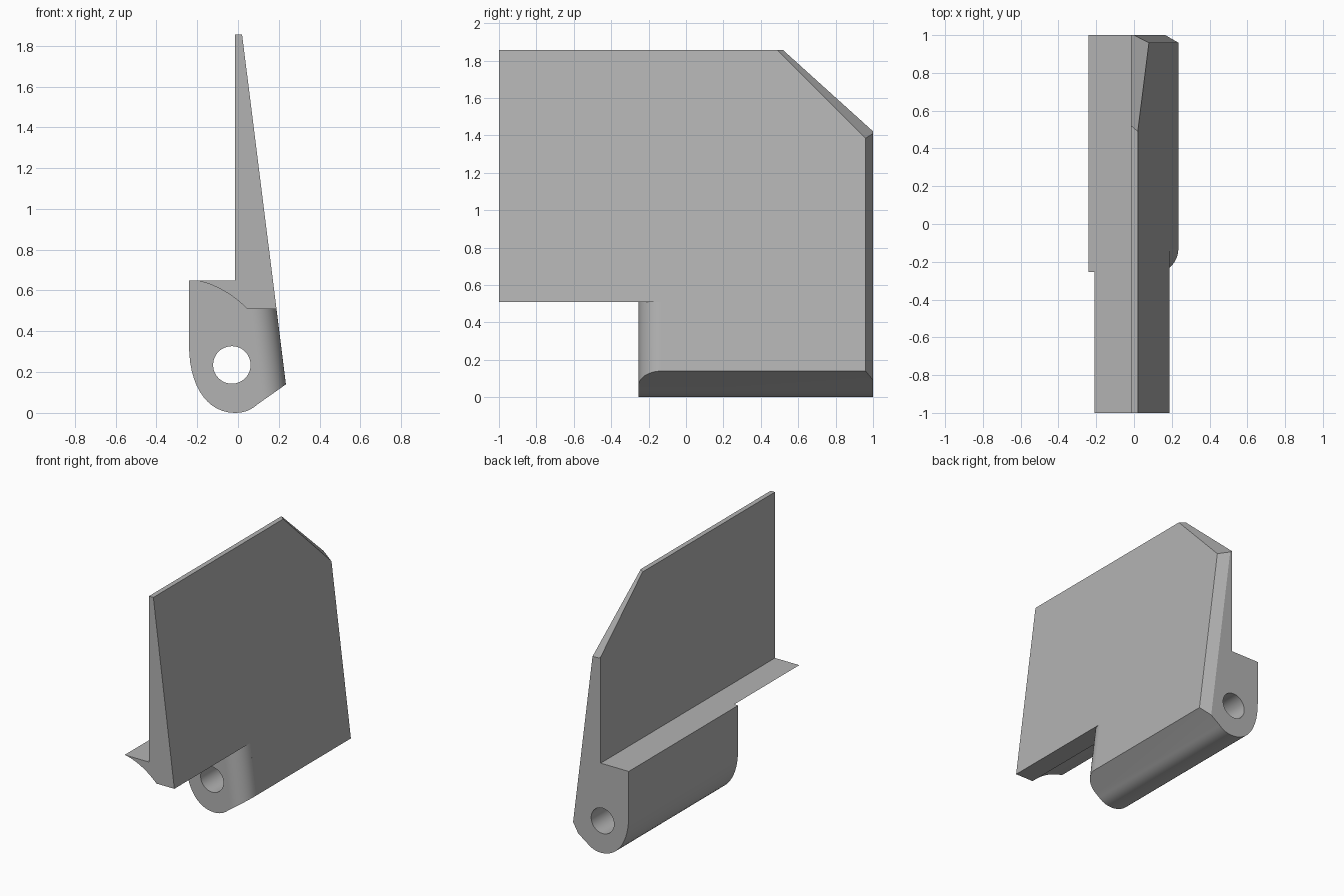
import bpy
import bmesh
import math
from mathutils import Vector
from mathutils.geometry import interpolate_bezier

if "Cube" in bpy.data.objects:
    bpy.data.objects.remove(bpy.data.objects["Cube"])

grey = bpy.data.materials.new("plain grey")
grey.use_nodes = True
colour = (0.45, 0.45, 0.45, 1)
grey.diffuse_color = colour
grey.node_tree.nodes["Principled BSDF"].inputs["Base Color"].default_value = colour

FRONT = -0.255     # front end of the barrel
LEDGE = 0.51       # underside of the overhanging blade
SLOPE = -0.1254    # lean of the blade's outer face
FOOT = 0.2525      # x of that face at ground level


def bezier(a, b, c, d, n=14):
    return [p[:] for p in interpolate_bezier(*[Vector(p) for p in (a, b, c, d)], n)]


def prism(name, lower, upper):
    """Solid between two matching outlines."""
    bm = bmesh.new()
    a = [bm.verts.new(p) for p in lower]
    b = [bm.verts.new(p) for p in upper]
    bm.faces.new(a)
    bm.faces.new(b[::-1])
    for i in range(len(a)):
        j = (i + 1) % len(a)
        bm.faces.new((a[j], a[i], b[i], b[j]))
    bmesh.ops.recalc_face_normals(bm, faces=bm.faces)
    mesh = bpy.data.meshes.new(name)
    bm.to_mesh(mesh)
    bm.free()
    obj = bpy.data.objects.new(name, mesh)
    bpy.context.collection.objects.link(obj)
    mesh.materials.append(grey)
    return obj


def along_y(name, outline, y0, y1):
    return prism(name, [(x, y0, z) for x, z in outline], [(x, y1, z) for x, z in outline])


def slice_off(obj, point, normal):
    """Cut away everything beyond a plane and close the cut."""
    bm = bmesh.new()
    bm.from_mesh(obj.data)
    bmesh.ops.bisect_plane(bm, geom=bm.verts[:] + bm.edges[:] + bm.faces[:],
                           plane_co=point, plane_no=normal, clear_outer=True)
    bmesh.ops.holes_fill(bm, edges=[e for e in bm.edges if e.is_boundary], sides=0)
    bmesh.ops.recalc_face_normals(bm, faces=bm.faces)
    bm.to_mesh(obj.data)
    bm.free()


def subtract(obj, cutter):
    cutter.hide_render = True
    mod = obj.modifiers.new("cut", "BOOLEAN")
    mod.operation = "DIFFERENCE"
    mod.solver = "EXACT"
    mod.object = cutter
    bpy.context.view_layer.objects.active = obj
    bpy.ops.object.modifier_apply(modifier=mod.name)
    bpy.data.objects.remove(cutter)


# Tapered blade standing on a rounded barrel
profile = [(-0.015, 1.855), (-0.015, 0.65), (-0.24, 0.65)]
profile += [p[:2] for p in bezier((-0.24, 0.33), (-0.24, 0.13), (-0.15, 0), (-0.015, 0))]
profile += [p[:2] for p in bezier((-0.015, 0), (0.04, 0), (0.07, 0.02), (0.10, 0.045), 8)][1:]
profile += [(0.235, 0.14), (0.02, 1.855)]
body = along_y("hinged_blade", profile, -1, 1)

# Sloped top corner and bevelled back edge
slice_off(body, (0.02, 0.49, 1.855), (0.857, 1, 1.107))
slice_off(body, (0.235, 0.96, 0.14), (0.53, 1, -0.53 * SLOPE))

# Clearance below the front overhang, with a hollow curve
hollow = [p[:2] for p in bezier((-0.21, 0.65), (-0.12, 0.635), (-0.03, 0.585), (0.045, LEDGE))]
clearance = [(-0.5, -0.1), (-0.5, 0.8), (-0.21, 0.8)] + hollow + [(0.5, LEDGE), (0.5, -0.1)]
subtract(body, along_y("clearance_cutter", clearance, -1.2, FRONT))

# Rounded front corner of the barrel, leaning with the blade
r = 0.125
corner = [(-r + r * math.sin(t), FRONT + r - r * math.cos(t))
          for t in (math.pi / 2 * i / 12 for i in range(13))]
corner += [(0.1, FRONT + r), (0.1, -0.4), (-r, -0.4)]
layers = [[(FOOT + SLOPE * z + x, y, z) for x, y in corner] for z in (-0.1, LEDGE)]
subtract(body, prism("corner_cutter", *layers))

# Pin hole through the barrel
circle = [(-0.03 + 0.092 * math.cos(t), 0.235 + 0.092 * math.sin(t))
          for t in (math.tau * i / 48 for i in range(48))]
subtract(body, along_y("hole_cutter", circle, -1.3, 1.3))

bpy.ops.object.select_all(action="DESELECT")
body.select_set(True)
bpy.context.view_layer.objects.active = body
bpy.ops.object.shade_smooth_by_angle(angle=math.radians(25))
